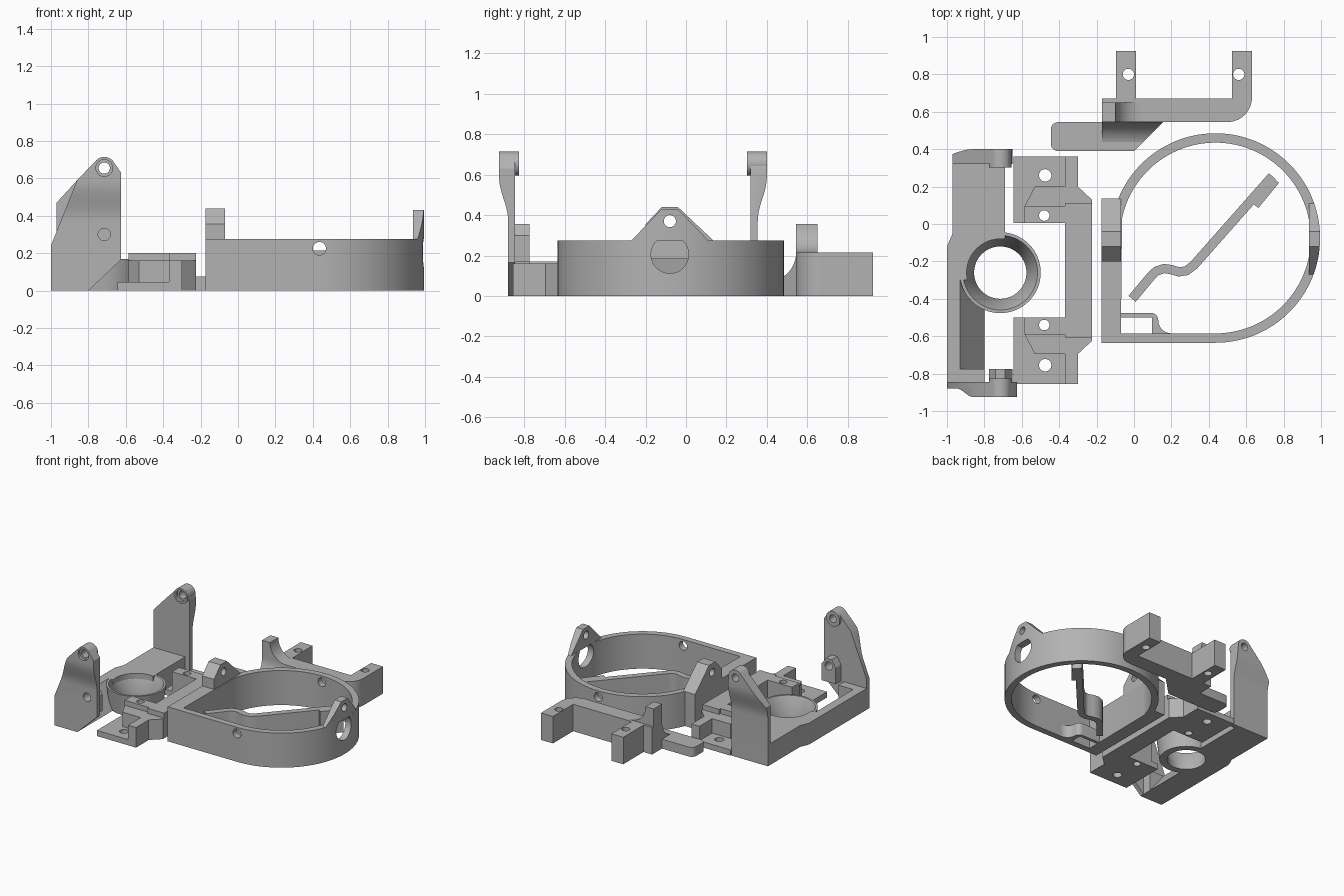
import bpy, bmesh
from math import sin, cos, pi, radians
from mathutils import Vector

old = bpy.data.objects.get("Cube")
if old:
    bpy.data.objects.remove(old, do_unlink=True)

grey = bpy.data.materials.new("plain grey")
grey.use_nodes = True
grey.diffuse_color = (0.45, 0.45, 0.45, 1)
grey.node_tree.nodes["Principled BSDF"].inputs["Base Color"].default_value = (0.45, 0.45, 0.45, 1)

PLACE = {"x": lambda u, v, w: (w, u, v),
         "y": lambda u, v, w: (u, w, v),
         "z": lambda u, v, w: (u, v, w)}


def arc(cx, cy, r, a0, a1, n=12):
    """Points along an arc, angles in degrees."""
    return [(cx + r * cos(radians(a0 + (a1 - a0) * i / n)),
             cy + r * sin(radians(a0 + (a1 - a0) * i / n))) for i in range(n + 1)]


def prism(name, pts, axis, lo, hi, scale=1.0):
    """Extrude a profile along an axis; scale tapers the far end of a centred one."""
    bm = bmesh.new()
    c = sum((Vector(p) for p in pts), Vector((0, 0))) / len(pts)
    ends = []
    for w, s in ((lo, 1.0), (hi, scale)):
        ends.append([bm.verts.new(PLACE[axis](*(c + (Vector(p) - c) * s), w)) for p in pts])
    a, b = ends
    bm.faces.new(a)
    bm.faces.new(b)
    for i in range(len(pts)):
        j = (i + 1) % len(pts)
        bm.faces.new((a[i], a[j], b[j], b[i]))
    bmesh.ops.recalc_face_normals(bm, faces=bm.faces)
    me = bpy.data.meshes.new(name)
    bm.to_mesh(me)
    bm.free()
    me.materials.append(grey)
    ob = bpy.data.objects.new(name, me)
    bpy.context.collection.objects.link(ob)
    return ob


def box(name, x0, x1, y0, y1, z0, z1):
    return prism(name, [(x0, y0), (x1, y0), (x1, y1), (x0, y1)], "z", z0, z1)


def rod(name, axis, u, v, r, lo, hi, scale=1.0, n=48):
    return prism(name, arc(u, v, r, 0, 360, n)[:-1], axis, lo, hi, scale)


def combine(ob, *tools, op="DIFFERENCE"):
    """Apply booleans and drop the tools."""
    for t in tools:
        m = ob.modifiers.new("cut", "BOOLEAN")
        m.operation, m.solver, m.object = op, "EXACT", t
    dg = bpy.context.evaluated_depsgraph_get()
    me = bpy.data.meshes.new_from_object(ob.evaluated_get(dg))
    ob.modifiers.clear()
    ob.data = me
    for t in tools:
        bpy.data.objects.remove(t, do_unlink=True)
    return ob


def ribbon(path, width):
    """Outline of a strip of even width along a path."""
    left, right = [], []
    for i, p in enumerate(path):
        d = Vector(path[min(i + 1, len(path) - 1)]) - Vector(path[max(i - 1, 0)])
        n = Vector((-d.y, d.x)).normalized() * width / 2
        left.append(tuple(Vector(p) + n))
        right.append(tuple(Vector(p) - n))
    return left + right[::-1]


# ---- round housing with a flat side and two pivot ears
CX, CY, H, EAR = 0.435, -0.075, 0.275, -0.08
outline = arc(CX, CY, 0.56, -90, 158, 80) + [(-0.175, 0.135), (-0.175, -0.635)]
inner = arc(CX, CY, 0.51, -90, 168, 80) + [(-0.07, -0.585)]
combine(prism("housing_wall", outline, "z", 0, H),
        prism("hollow", inner, "z", -0.1, 0.5),
        rod("screw_hole", "y", CX, 0.225, 0.035, -1, 1),
        rod("window", "x", EAR, 0.205, 0.093, 0.8, 1.1))
combine(prism("flat_side_ear", [(-0.2, 0.2), (0.135, 0.2), (0.135, H), (-0.04, 0.44), (-0.12, 0.44), (-0.2, 0.355)],
              "x", -0.175, -0.07),
        rod("pivot_hole", "x", EAR, 0.37, 0.03, -0.3, 0.1))
ear = prism("round_side_ear", [(-0.27, H), (0.11, H), (-0.04, 0.43), (-0.12, 0.43)], "x", 0.935, 1.05)
combine(ear, rod("round_limit", "z", CX, CY, 0.56, 0, 1, n=116), op="INTERSECT")
combine(ear, rod("pivot_hole", "x", EAR, 0.37, 0.03, 0.8, 1.2))

# ---- spring catch in the housing corner
catch = [(-0.07, -0.5), (-0.07, -0.475)] + arc(0.09, -0.515, 0.04, 90, 0, 6) \
    + arc(0.2, -0.515, 0.07, 180, 270, 6) + [(0.095, -0.585), (0.095, -0.5)]
prism("corner_catch", catch, "z", 0, 0.1)

# ---- loose lever lying inside the housing
path = [(-0.01, -0.4), (0.09, -0.28), (0.12, -0.252), (0.16, -0.238), (0.2, -0.244),
        (0.24, -0.256), (0.28, -0.25), (0.32, -0.22), (0.74, 0.255)]
prism("lever", ribbon(path, 0.05), "z", 0, 0.185)
prism("lever_tip", [(0.74, 0.25), (0.775, 0.22), (0.665, 0.085), (0.635, 0.11)], "z", 0, 0.185)

# ---- upright bracket: base block with a sloped side and a countersunk bowl
BX, BY, TOP = -0.715, -0.26, 0.17
base = prism("bracket_base", [(-1, -0.86), (-0.8, -0.86), (-0.8, -0.3), (-0.69, -0.2), (-0.69, 0.33),
                              (-0.97, 0.33), (-0.97, -0.05), (-1, -0.12)], "z", 0, TOP)
combine(base, prism("slope", [(-0.93, TOP), (-0.8, 0), (-0.7, 0), (-0.7, 0.3), (-0.93, 0.3)], "y", -0.775, -0.3),
        rod("bowl_space", "z", BX, BY, 0.18, -0.1, 0.4))
combine(rod("bowl", "z", BX, BY, 0.195, 0, TOP, 1.11, 64),
        rod("bore", "z", BX, BY, 0.14, -0.1, 0.3, n=64),
        rod("countersink", "z", BX, BY, 0.14, 0.04, TOP + 0.001, 1.43, 64))

# ---- bracket uprights, thickened outwards towards the pivot
cap = arc(BX, 0.655, 0.06, 140, 40, 12)
shapes = {"front": ([(-0.625, 0.63), (-0.625, 0.165), (-0.8, 0), (-1, 0), (-1, 0.24), (-0.86, 0.59)], -0.845, -1),
          "back": ([(-0.65, 0.62), (-0.65, 0), (-0.97, 0), (-0.97, 0.47), (-0.86, 0.59)], 0.32, 1)}
for side, (edge, y, s) in shapes.items():
    plate = prism(side + "_upright", cap + edge, "y", y - 0.2, y + 0.2)
    bulge = [(y + s * (0.035 + 0.045 * (0.5 - 0.5 * cos(pi * i / 10))), 0.37 + 0.022 * i) for i in range(11)]
    combine(plate, prism("section", [(y, -0.1), (y + s * 0.035, -0.1)] + bulge
                         + [(y + s * 0.08, 0.9), (y, 0.9)], "x", -1.2, -0.4), op="INTERSECT")
    lo, hi = sorted((y - s * 0.018, y + s * 0.08))
    boss = rod(side + "_pivot_boss", "y", BX, 0.655, 0.06, lo, hi)
    holes = [("y", BX, 0.655, 0.03, lo - 0.1, hi + 0.1), ("y", BX, 0.655, 0.045, lo - 0.1, lo + 0.02)]
    for ob in (plate, boss):
        combine(ob, *[rod("hole", *h) for h in holes])
    if side == "front":
        combine(plate, rod("hole", "y", BX, 0.3, 0.033, -1, -0.7))
combine(prism("guide_boss", [(-0.775, 0.17), (-0.65, 0.17), (-0.65, 0.3), (-0.69, 0.355), (-0.74, 0.355), (-0.775, 0.3)],
              "y", -0.85, -0.775),
        rod("hole", "y", BX, 0.3, 0.033, -1, -0.7))

# ---- mounting plate, mirrored about its middle
MID = -0.2475
box("mount_spine", -0.37, -0.225, MID - 0.36, MID + 0.36, 0, 0.2)
for name, s in (("back", 1), ("front", -1)):
    def m(pts):
        return [(x, MID + s * (y - MID)) for x, y in pts]

    def drill():
        return [rod("hole", "z", *m([p])[0], r, -0.1, 0.4) for p, r in (((-0.475, 0.26), 0.033), ((-0.48, 0.045), 0.028))]
    combine(prism(name + "_mount_tab", m([(-0.645, 0.005), (-0.3, 0.005), (-0.3, 0.36), (-0.645, 0.36)]), "z", 0, 0.045),
            *drill())
    combine(prism(name + "_mount_bar", m([(-0.585, 0.005), (-0.3, 0.005), (-0.3, 0.095), (-0.585, 0.095)]), "z", 0.04, 0.2),
            *drill())
    prism(name + "_mount_shoulder", m([(-0.585, 0.095), (-0.225, 0.095), (-0.225, 0.13), (-0.3, 0.2), (-0.3, 0.36),
                                       (-0.37, 0.36), (-0.37, 0.2), (-0.53, 0.2)]), "z", 0, 0.16)

# ---- forked arm with tongue and swept fin
BAR = 0.215
prism("fork_bar", [(-0.17, 0.67), (-0.17, 0.545)] + arc(0.5, 0.675, 0.13, -90, 0) + [(0.63, 0.67)], "z", 0, BAR)
for name, x in (("inner", -0.095), ("outer", 0.525)):
    combine(box(name + "_fork_prong", x, x + 0.105, 0.66, 0.925, 0, BAR),
            rod("hole", "z", x + (0.065 if x < 0 else 0.035), 0.8, 0.03, -0.1, 0.4))
prism("fork_tongue", [(0, 0.39), (0.155, 0.545), (-0.175, 0.545)] + arc(-0.405, 0.505, 0.04, 90, 180, 6)
      + arc(-0.405, 0.43, 0.04, 180, 270, 6), "z", 0, 0.075)
prism("fin", [(-0.17, 0.1), (0.04, 0.1)] + arc(0.04, 0.355, 0.14, 270, 180)[:] + [(-0.17, 0.355)], "y", 0.545, 0.65)
sweep = prism("swept_web", [(0.56, 0.05)] + [(0.56, BAR)] + arc(0.4, BAR, 0.145, 0, -90) + [(0.4, 0.05)], "x", -0.17, 0.3)
combine(sweep, prism("slant", [(-0.3, 0.3), (-0.09, 0.3), (0.17, 0.56), (-0.3, 0.56)], "z", -0.1, 0.5), op="INTERSECT")

# ---- smooth shading with sharp edges kept
bpy.ops.object.select_all(action="DESELECT")
for ob in bpy.context.collection.objects:
    if ob.type == "MESH" and ob.data.materials and ob.data.materials[0] == grey:
        ob.select_set(True)
        bpy.context.view_layer.objects.active = ob
bpy.ops.object.shade_smooth_by_angle(angle=radians(30))
